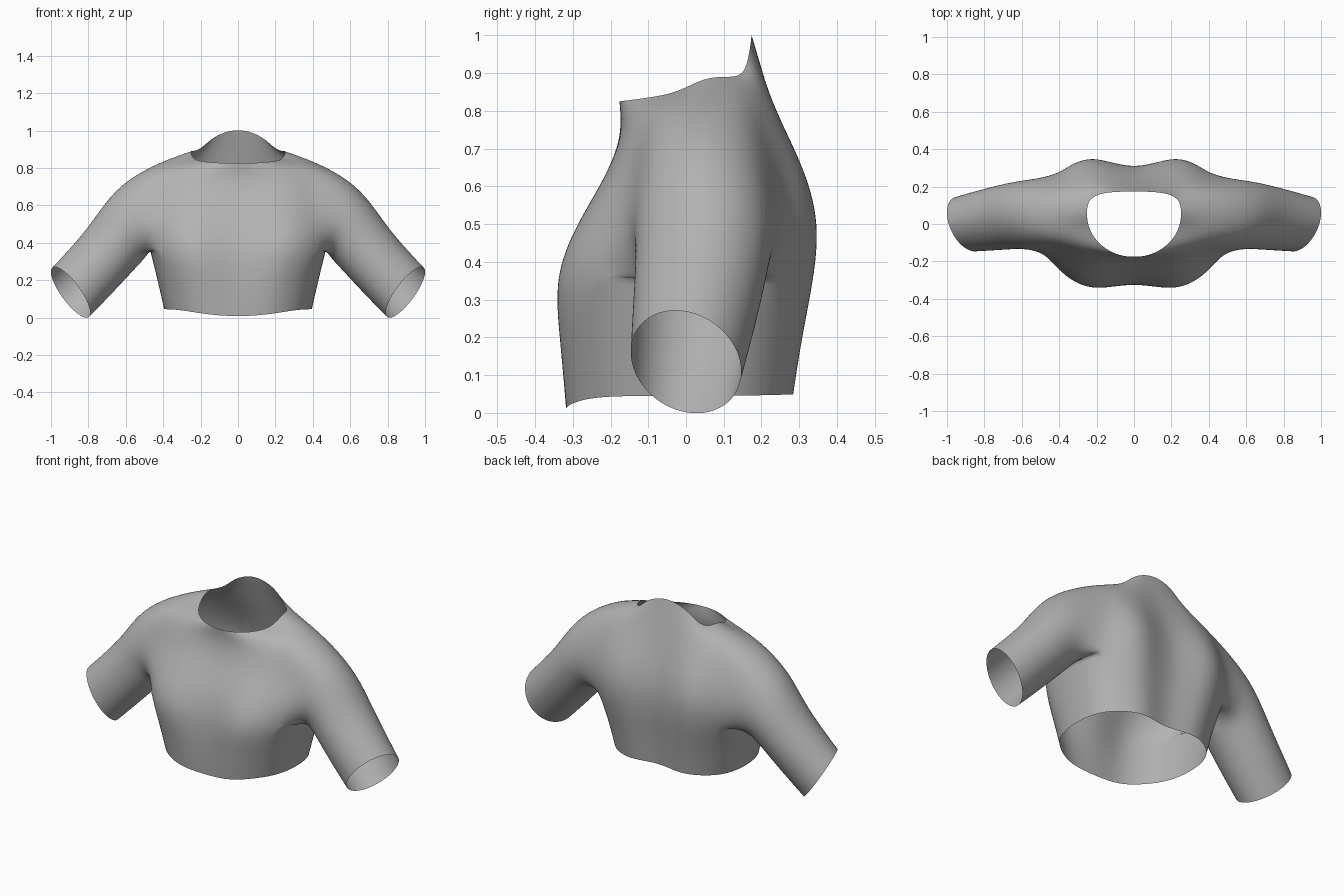
import bpy, bmesh
from math import sin, cos, pi, radians
from mathutils import Vector

cube = bpy.data.objects.get("Cube")
if cube:
    bpy.data.objects.remove(cube, do_unlink=True)

COLS = 10                                 # steps from front centre to back centre
HOLE_L, HOLE_R, HOLE_B, HOLE_T = 3, 7, 2, 5   # armhole block in the torso grid

# Torso rings from hem to neckline: half width, side y, front y, back y,
# centre front y, centre back y, then front, side and back height
RINGS = [
    (.40, .00, -.335, .31, -.315, .25, .005, .045, .05),
    (.435, .00, -.36, .335, -.32, .265, .2, .2, .2),
    (.475, .00, -.38, .37, -.30, .285, .36, .36, .36),
    (.485, .02, -.315, .385, -.265, .285, .5, .5, .5),
    (.47, .03, -.225, .345, -.2, .26, .63, .64, .64),
    (.45, .05, -.175, .255, -.17, .23, .74, .825, .79),
    (.255, .05, -.18, .175, -.18, .175, .825, .89, 1.015),
]
# Squareness and height falloff of each ring, as (front, back) pairs
ROUND = [(.8, .8), (.78, .78), (.72, .72), (.72, .72), (.76, .72), (.8, .8), (1, .6)]
LIFT = [(6, 2), (2, 2), (2, 2), (2, 2), (2, 2), (2, 2), (.4, 8)]

# Sleeve rings from shoulder to cuff: centre, vector to top, vector to front
SLEEVE = [
    ((.577, .05, .507), (.08, 0, .197), (-.02, -.19, .02)),
    ((.665, .04, .385), (.122, .01, .122), (-.025, -.178, .03)),
    ((.78, .02, .255), (.113, .015, .127), (-.03, -.165, .037)),
    ((.895, 0, .135), (.104, .02, .133), (-.032, -.15, .045)),
]


def ring_point(i, col):
    """Point on a torso ring, running from front centre to back centre."""
    w, ys, yf, yb, cf, cb, zf, zs, zb = RINGS[i]
    angle = radians(-90 + 180 * col / COLS)
    s, c = abs(sin(angle)), max(cos(angle), 0)
    back = angle > 0
    square, lift = ROUND[i][back], LIFT[i][back]
    x = w * c ** square
    y = ys + ((yb if back else yf) - ys) * s ** square
    z = zs + ((zb if back else zf) - zs) * s ** lift
    if col == 0:
        x, y = 0, cf
    elif col == COLS:
        x, y = 0, cb
    return (x, y, z)


bm = bmesh.new()

# Half torso grid with the armhole left open
grid = [[bm.verts.new(ring_point(i, j)) for j in range(COLS + 1)]
        for i in range(len(RINGS))]
for i in range(len(RINGS) - 1):
    for j in range(COLS):
        if not (HOLE_B <= i < HOLE_T and HOLE_L <= j < HOLE_R):
            bm.faces.new((grid[i][j], grid[i][j + 1], grid[i + 1][j + 1], grid[i + 1][j]))

# Armhole loop, from the top centre forwards and round
mid = COLS // 2
underarm = [grid[HOLE_B][j] for j in range(HOLE_L, HOLE_R + 1)]
loop = [grid[HOLE_T][j] for j in range(mid, HOLE_L - 1, -1)]
loop += [grid[i][HOLE_L] for i in range(HOLE_T - 1, HOLE_B, -1)]
loop += underarm
loop += [grid[i][HOLE_R] for i in range(HOLE_B + 1, HOLE_T)]
loop += [grid[HOLE_T][j] for j in range(HOLE_R, mid, -1)]

# Sleeve grown from the armhole
count = len(loop)
for centre, top, front in SLEEVE:
    ring = []
    for k in range(count):
        a = 2 * pi * k / count
        ring.append(bm.verts.new(Vector(centre) + Vector(top) * cos(a) + Vector(front) * sin(a)))
    for k in range(count):
        n = (k + 1) % count
        bm.faces.new((loop[k], loop[n], ring[n], ring[k]))
    loop = ring

# Tight fold under the arm
crease = bm.edges.layers.float.new("crease_edge")
for a, b in zip(underarm, underarm[1:]):
    bm.edges.get((a, b))[crease] = .7

# Drop the unused points inside the armhole and face everything outwards
bmesh.ops.delete(bm, geom=[v for v in bm.verts if not v.link_faces], context='VERTS')
bmesh.ops.recalc_face_normals(bm, faces=bm.faces[:])
bm.faces.ensure_lookup_table()
if bm.faces[0].normal.y > 0:
    bmesh.ops.reverse_faces(bm, faces=bm.faces[:])

mesh = bpy.data.meshes.new("cropped_shirt")
bm.to_mesh(mesh)
bm.free()
shirt = bpy.data.objects.new("cropped_shirt", mesh)
bpy.context.collection.objects.link(shirt)

# Plain grey cloth
grey = bpy.data.materials.new("grey_cloth")
grey.use_nodes = True
colour = (.45, .45, .45, 1)
grey.diffuse_color = colour
bsdf = next(n for n in grey.node_tree.nodes if n.type == 'BSDF_PRINCIPLED')
bsdf.inputs["Base Color"].default_value = colour
mesh.materials.append(grey)

# Mirror the half and smooth it
mirror = shirt.modifiers.new("mirror", 'MIRROR')
mirror.use_clip = True
mirror.merge_threshold = .001
subdivision = shirt.modifiers.new("subdivision", 'SUBSURF')
subdivision.levels = subdivision.render_levels = 3
for face in mesh.polygons:
    face.use_smooth = True
